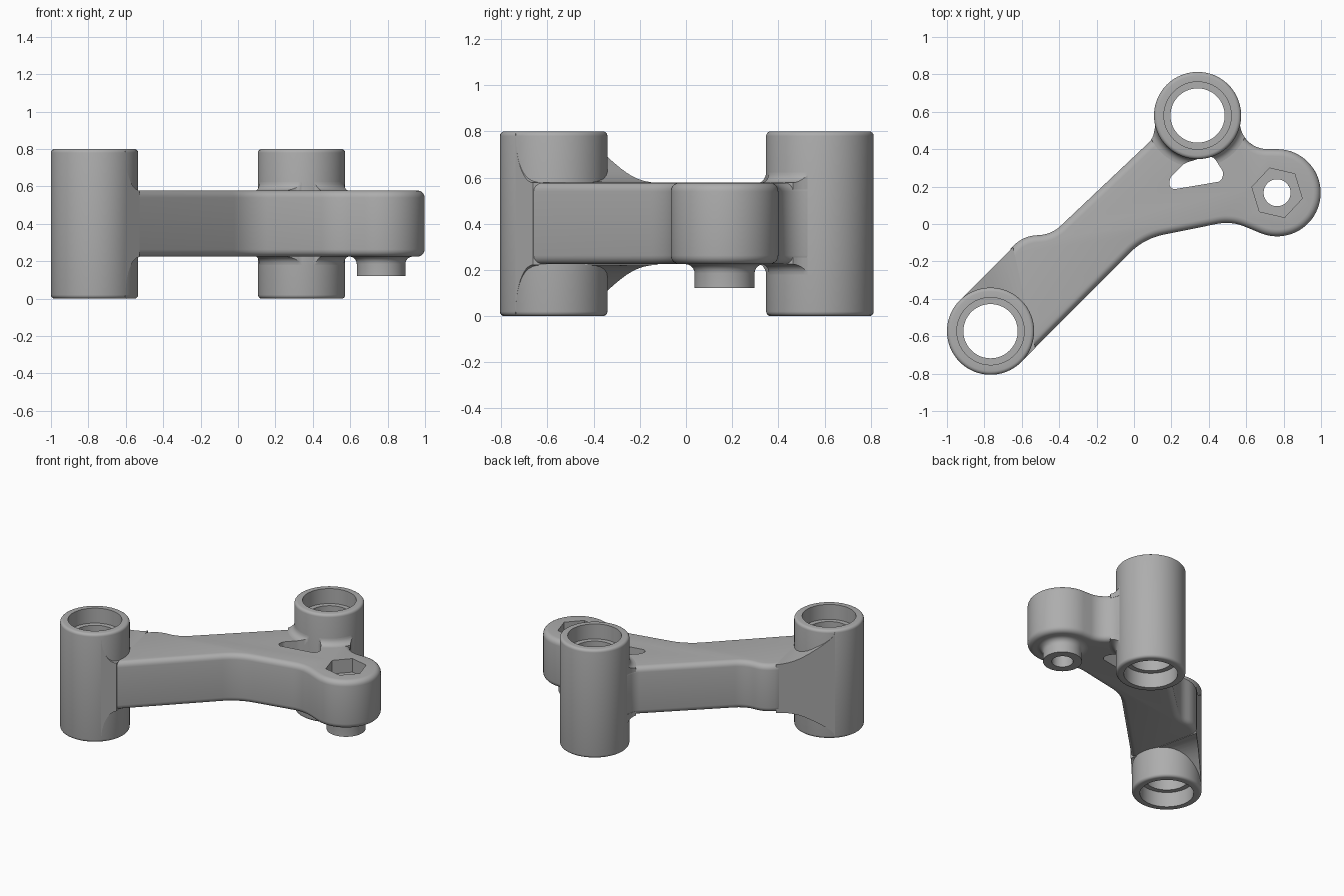
import bpy, bmesh
from math import sin, cos, pi, radians, sqrt
from mathutils import Vector

cube = bpy.data.objects.get("Cube")
if cube:
    bpy.data.objects.remove(cube, do_unlink=True)

# Single cast metal colour
metal = bpy.data.materials.new("grey_metal")
metal.use_nodes = True
GREY = (0.42, 0.42, 0.42, 1)
metal.diffuse_color = GREY
metal.node_tree.nodes["Principled BSDF"].inputs["Base Color"].default_value = GREY

SLEEVE_A = Vector((-0.767, -0.573))
SLEEVE_B = Vector((0.34, 0.58))
BOSS = Vector((0.765, 0.167))
R = 0.233
BOTTOM, TOP, MID = 0.225, 0.578, 0.4


def make(name, bm):
    bmesh.ops.recalc_face_normals(bm, faces=bm.faces)
    mesh = bpy.data.meshes.new(name)
    bm.to_mesh(mesh)
    bm.free()
    mesh.materials.append(metal)
    ob = bpy.data.objects.new(name, mesh)
    bpy.context.collection.objects.link(ob)
    return ob


def loft(name, rows, bevel=0):
    """Closed solid through equal-length rings; optional rounded end rims."""
    bm = bmesh.new()
    rings = [[bm.verts.new(p) for p in row] for row in rows]
    n = len(rings[0])
    for a, b in zip(rings, rings[1:]):
        for i in range(n):
            j = (i + 1) % n
            bm.faces.new((a[i], a[j], b[j], b[i]))
    caps = [bm.faces.new(rings[0]), bm.faces.new(rings[-1])]
    if bevel:
        bmesh.ops.recalc_face_normals(bm, faces=bm.faces)
        rims = [e for f in caps for e in f.edges]
        bmesh.ops.bevel(bm, geom=rims, offset=bevel, segments=5, profile=0.5,
                        affect='EDGES', clamp_overlap=False)
    return make(name, bm)


def prism(name, outline, z0, z1, bevel=0):
    return loft(name, [[(x, y, z) for x, y in outline] for z in (z0, z1)], bevel)


def circle(c, r, n=64, start=0, sweep=2 * pi):
    return [(c.x + r * cos(start + sweep * i / n), c.y + r * sin(start + sweep * i / n))
            for i in range(n)]


def lathe(name, c, profile, n=80):
    """Revolve a closed (radius, z) loop around a vertical axis."""
    bm = bmesh.new()
    rings = [[bm.verts.new((c.x + r * cos(2 * pi * i / n), c.y + r * sin(2 * pi * i / n), z))
              for r, z in profile] for i in range(n)]
    m = len(profile)
    for i in range(n):
        a, b = rings[i], rings[(i + 1) % n]
        for k in range(m):
            l = (k + 1) % m
            bm.faces.new((a[k], b[k], b[l], a[l]))
    return make(name, bm)


def rounded(corners, steps=10):
    """Polygon with each (x, y, radius) corner replaced by a tangent arc."""
    out = []
    for i, (x, y, r) in enumerate(corners):
        p = Vector((x, y))
        if not r:
            out.append((x, y))
            continue
        u = (Vector(corners[i - 1][:2]) - p).normalized()
        v = (Vector(corners[(i + 1) % len(corners)][:2]) - p).normalized()
        half = u.angle(v) / 2
        t = r * cos(half) / sin(half)
        centre = p + (u + v).normalized() * r / sin(half)
        a, b = p + u * t - centre, p + v * t - centre
        for k in range(steps + 1):
            d = a.lerp(b, k / steps).normalized() * r
            out.append(tuple(centre + d))
    return out


def boolean(target, cutters, operation='DIFFERENCE'):
    for c in cutters:
        m = target.modifiers.new(c.name, 'BOOLEAN')
        m.operation, m.solver, m.object = operation, 'EXACT', c
        bpy.context.view_layer.objects.active = target
        bpy.ops.object.modifier_apply(modifier=m.name)


# Arm outline, running clockwise from the first sleeve round the boss and back
boss_arc = [(x, y, 0) for x, y in circle(BOSS, R, 48, radians(88), radians(-204))]
outline = rounded([
    (-0.60, -0.60, 0), (-0.69, -0.22, 0), (-0.66, -0.133, 0),
    (-0.595, -0.065, 0.18), (-0.44, -0.055, 0.18), (0.10, 0.455, 0.1),
    (0.125, 0.58, 0), (0.34, 0.62, 0), (0.555, 0.58, 0), (0.595, 0.402, 0.145),
    *boss_arc, (0.52, 0.016, 0.25), (0.054, -0.078, 0.35), (-0.55, -0.682, 0)])
arm = prism("arm", outline, BOTTOM, TOP, 0.038)

# Gusset flaring from the first sleeve into the arm, above and below
left_tan = SLEEVE_A + Vector((-R, R)) / sqrt(2)
right_tan = SLEEVE_A + Vector((R, -R)) / sqrt(2)
diag = Vector((1, 1))
upper = []
for i in range(13):
    s = sin(i / 12 * pi / 2)
    z = 0.79 - 0.212 * cos(i / 12 * pi / 2)
    p = left_tan + diag * (0.285 - 0.22 * s - 0.065 * s ** 8)
    q = right_tan + diag * 0.075 * (1 - s)
    upper.append([(*left_tan, z), (*p, z), (*q, z), (*right_tan, z)])
lower = [[(x, y, 2 * MID - z) for x, y, z in row] for row in reversed(upper)]
gusset = loft("gusset", lower + upper)

# Sleeves with stepped bores and softened rims
half = [(0.145, 0.69), (0.18, 0.69), (0.18, 0.8)]
half += [(R - 0.02 + 0.02 * sin(a), 0.78 + 0.02 * cos(a))
         for a in [k * pi / 8 for k in range(5)]]
sleeve_profile = half + [(r, 0.8 - z) for r, z in reversed(half)]
sleeves = [lathe("outer_sleeve", SLEEVE_A, sleeve_profile),
           lathe("inner_sleeve", SLEEVE_B, sleeve_profile)]

# Small fillets where the inner sleeve meets the arm
F = 0.045
arc = [(R + F - F * cos(k * pi / 12), TOP + F - F * sin(k * pi / 12)) for k in range(7)]
fillet_profile = [(0.21, TOP + F)] + arc + [(R + F, TOP - 0.03), (0.21, TOP - 0.03)]
trim = prism("fillet_trim", outline, 0, 0.8)
fillets = [lathe("upper_fillet", SLEEVE_B, fillet_profile),
           lathe("lower_fillet", SLEEVE_B, [(r, BOTTOM + TOP - z) for r, z in fillet_profile])]
for f in fillets:
    boolean(f, [trim], 'INTERSECT')

# Spigot under the boss
f = 0.04
spigot = lathe("spigot", BOSS, [(0.072, BOTTOM + 0.02), (0.072, 0.122), (0.13, 0.122)]
               + [(0.13 + f - f * cos(k * pi / 12), BOTTOM - f + f * sin(k * pi / 12))
                  for k in range(7)] + [(0.13 + f, BOTTOM + 0.02)])

# Cutters: sleeve bores, lightening slot, hex pocket and bolt hole
bores = [prism("bore_cutter", circle(c, 0.2), -0.1, 0.9) for c in (SLEEVE_A, SLEEVE_B)]
slot = prism("slot_cutter", rounded([
    (0.18, 0.18, 0.03), (0.195, 0.25, 0.04), (0.27, 0.325, 0.08), (0.34, 0.347, 0),
    (0.425, 0.36, 0.03), (0.48, 0.275, 0.04), (0.465, 0.228, 0.03)]), -0.1, 0.9)
hexagon = prism("hex_cutter", circle(BOSS, 0.138, 6, radians(47)), TOP - 0.1, 0.9)
bolt = prism("bolt_cutter", circle(BOSS, 0.072), -0.1, 0.9)
boolean(arm, bores + [slot, hexagon, bolt])
boolean(gusset, bores[:1])
for f in fillets:
    boolean(f, [slot])
for c in bores + [slot, hexagon, bolt, trim]:
    bpy.data.objects.remove(c, do_unlink=True)

# Smooth shading with crisp edges
bpy.ops.object.select_all(action='DESELECT')
for ob in [arm, gusset, spigot, *sleeves, *fillets]:
    ob.select_set(True)
bpy.context.view_layer.objects.active = arm
bpy.ops.object.shade_smooth_by_angle(angle=radians(32))
